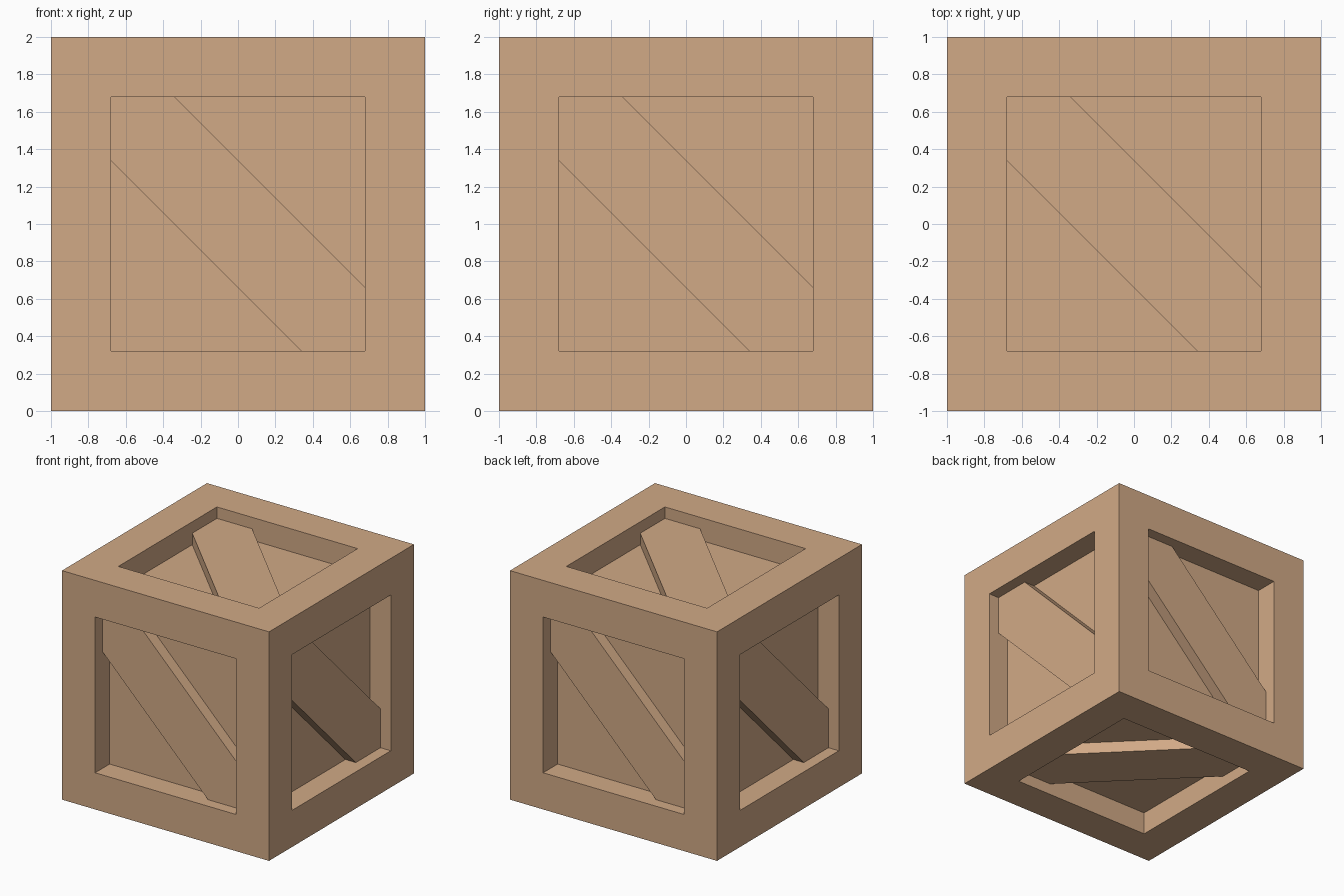
import bpy, bmesh
from math import pi
from mathutils import Matrix, Euler

if "Cube" in bpy.data.objects:
    bpy.data.objects.remove(bpy.data.objects["Cube"])

BORDER = 0.32      # frame width around each panel
PANEL = 0.20       # depth of the recessed panel
BRACE = 0.10       # depth of the brace's outer surface
HALF_W = 0.34      # brace edges lie on u + v = +/- HALF_W
SINK = 0.02        # brace is let slightly into frame and panel

wood = bpy.data.materials.new("wood")
wood.diffuse_color = (0.64, 0.40, 0.24, 1)
wood.use_nodes = True
wood.node_tree.nodes["Principled BSDF"].inputs["Base Color"].default_value = wood.diffuse_color


def make_object(name, bm):
    bmesh.ops.recalc_face_normals(bm, faces=bm.faces)
    mesh = bpy.data.meshes.new(name)
    bm.to_mesh(mesh)
    bm.free()
    mesh.materials.append(wood)
    obj = bpy.data.objects.new(name, mesh)
    bpy.context.collection.objects.link(obj)
    return obj


# Crate body: cube with a square recess in all six sides
bm = bmesh.new()
bmesh.ops.create_cube(bm, size=2, matrix=Matrix.Translation((0, 0, 1)))
panels = bm.faces[:]
bmesh.ops.inset_individual(bm, faces=panels, thickness=BORDER, use_even_offset=True)
for face in bmesh.ops.extrude_discrete_faces(bm, faces=panels)["faces"]:
    face.normal_update()
    bmesh.ops.translate(bm, verts=face.verts[:], vec=-PANEL * face.normal)
make_object("crate_body", bm)


# Diagonal brace: hexagonal board laid from corner to corner of a recess
def brace(name, rotation):
    a = 1 - BORDER + SINK
    b = a - HALF_W
    outline = [(-a, a), (-a, b), (b, -a), (a, -a), (a, -b), (-b, a)]
    bm = bmesh.new()
    base = bm.faces.new([bm.verts.new((u, v, 1 - PANEL - SINK)) for u, v in outline])
    ext = bmesh.ops.extrude_face_region(bm, geom=[base], use_keep_orig=True)
    top = [g for g in ext["geom"] if isinstance(g, bmesh.types.BMVert)]
    bmesh.ops.translate(bm, verts=top, vec=(0, 0, PANEL + SINK - BRACE))
    bm.transform(Matrix.Translation((0, 0, 1)) @ Euler(rotation).to_matrix().to_4x4())
    make_object(name, bm)


for i, side in enumerate(("front", "right", "back", "left")):
    brace(side + "_brace", (pi / 2, 0, i * pi / 2))
brace("top_brace", (0, 0, 0))
brace("bottom_brace", (pi, 0, pi / 2))
